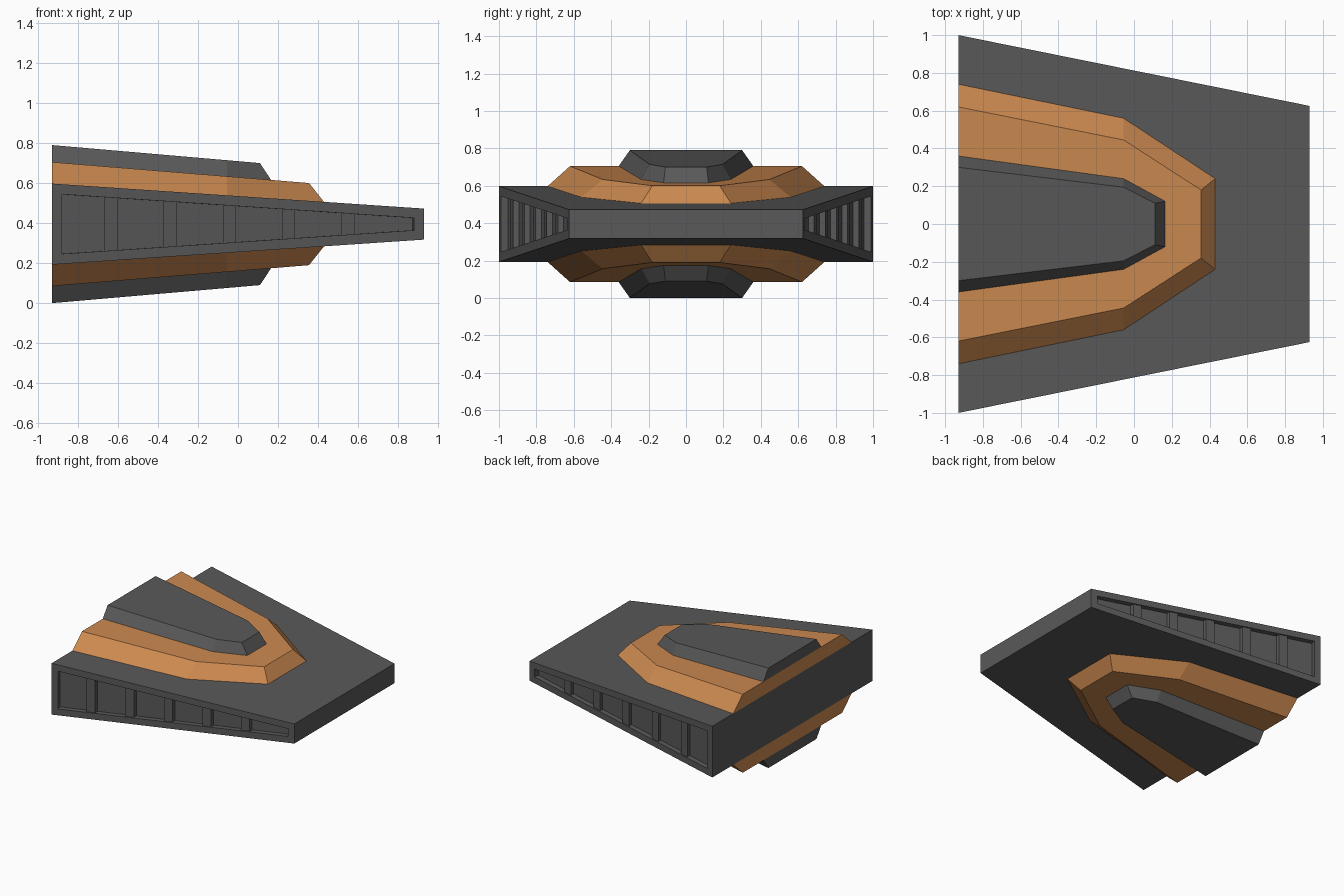
import bpy, bmesh

if "Cube" in bpy.data.objects:
    bpy.data.objects.remove(bpy.data.objects["Cube"])

MID = 0.395                      # height of the horizontal symmetry plane
BACK, FRONT = -0.93, 0.93


def material(name, rgb):
    m = bpy.data.materials.new(name)
    m.diffuse_color = (*rgb, 1)
    m.use_nodes = True
    m.node_tree.nodes["Principled BSDF"].inputs["Base Color"].default_value = m.diffuse_color
    return m


DARK = material("dark_grey", (0.10, 0.10, 0.10))
ORANGE = material("orange", (0.60, 0.25, 0.08))


def side_y(x):                   # half width of the body at x
    return 1.0 - 0.375 * (x - BACK) / 1.86


def half_h(x):                   # half thickness of the body at x
    return 0.2025 - 0.125 * (x - BACK) / 1.86


def loft(name, ring_a, ring_b, mat, edit=None):
    """Closed solid between two rings with equal point counts."""
    bm = bmesh.new()
    a = [bm.verts.new(p) for p in ring_a]
    b = [bm.verts.new(p) for p in ring_b]
    bm.faces.new(a)
    bm.faces.new(b)
    n = len(a)
    for i in range(n):
        j = (i + 1) % n
        bm.faces.new((a[i], a[j], b[j], b[i]))
    bmesh.ops.recalc_face_normals(bm, faces=bm.faces)
    if edit:
        edit(bm)
    me = bpy.data.meshes.new(name)
    bm.to_mesh(me)
    bm.free()
    me.materials.append(mat)
    ob = bpy.data.objects.new(name, me)
    bpy.context.collection.objects.link(ob)
    return ob


# Wedge body with a recessed panel in each long side
def recess_sides(bm):
    bm.normal_update()
    sides = [f for f in bm.faces if abs(f.normal.y) > 0.9]
    bmesh.ops.inset_individual(bm, faces=sides, thickness=0.05, use_even_offset=True)
    for f in sides:
        f.normal_update()
        shift = f.normal * -0.04
        new = bmesh.ops.extrude_face_region(bm, geom=[f])["geom"]
        verts = [v for v in new if isinstance(v, bmesh.types.BMVert)]
        bmesh.ops.translate(bm, verts=verts, vec=shift)
        if f.is_valid:
            bm.faces.remove(f)
    bmesh.ops.recalc_face_normals(bm, faces=bm.faces)


def body_ring(sign):
    return [(x, s * side_y(x), MID + sign * half_h(x))
            for x, s in ((BACK, -1), (FRONT, -1), (FRONT, 1), (BACK, 1))]


loft("wedge_body", body_ring(-1), body_ring(1), DARK, recess_sides)

# Upright ribs inside the side recesses
for s, side in ((-1, "front"), (1, "rear")):
    for i in range(5):
        cx = -0.635 + 0.296 * i

        def rib_ring(sign):
            return [(x, s * (side_y(x) - d), MID + sign * (half_h(x) - 0.05))
                    for x, d in ((cx - 0.033, 0.01), (cx + 0.033, 0.01),
                                 (cx + 0.033, 0.045), (cx - 0.033, 0.045))]

        loft(f"{side}_rib_{i + 1}", rib_ring(-1), rib_ring(1), DARK)


# Stepped tiers, mirrored above and below the body
def tier_ring(profile, height, sign):
    half = [(x, y, MID + sign * height(x)) for x, y in profile]
    return half + [(x, -y, z) for x, y, z in reversed(half)]


def orange_top(x):
    return 0.31 - 0.0815 * (x - BACK)


def cap_top(x):
    return 0.395 - 0.0865 * (x - BACK)


for sign, where in ((1, "upper"), (-1, "lower")):
    loft(f"{where}_orange_tier",
         tier_ring([(BACK, 0.74), (-0.055, 0.56), (0.43, 0.24)], half_h, sign),
         tier_ring([(BACK, 0.62), (-0.055, 0.445), (0.355, 0.18)], orange_top, sign),
         ORANGE)
    loft(f"{where}_cap_tier",
         tier_ring([(BACK, 0.36), (-0.055, 0.24), (0.165, 0.12)], orange_top, sign),
         tier_ring([(BACK, 0.30), (-0.055, 0.195), (0.11, 0.11)], cap_top, sign),
         DARK)
